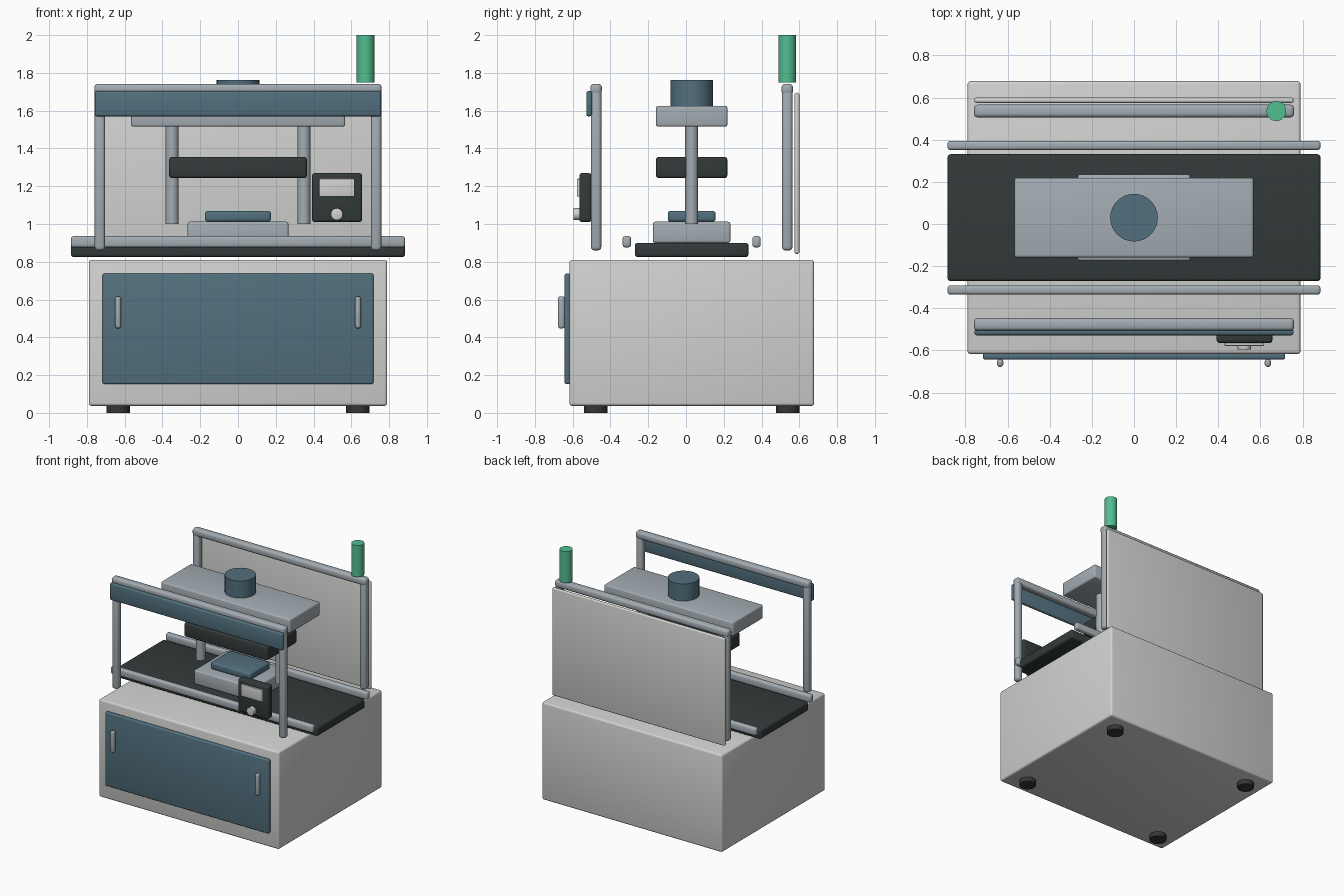
import bpy
import bmesh
import math
from mathutils import Matrix, Vector

cube = bpy.data.objects.get("Cube")
if cube:
    bpy.data.objects.remove(cube, do_unlink=True)


def material(name, srgb):
    linear = [((c / 255 + 0.055) / 1.055) ** 2.4 for c in srgb] + [1.0]
    mat = bpy.data.materials.new(name)
    mat.use_nodes = True
    mat.diffuse_color = linear
    mat.node_tree.nodes["Principled BSDF"].inputs["Base Color"].default_value = linear
    return mat


light_grey = material("light grey paint", (210, 211, 208))
steel = material("brushed steel", (164, 173, 179))
blue = material("slate blue", (82, 112, 126))
dark = material("dark rubber", (51, 58, 58))
charcoal = material("charcoal feet", (54, 54, 55))
green = material("signal green", (82, 190, 145))


def finish(bm, name, mat):
    mesh = bpy.data.meshes.new(name)
    bm.to_mesh(mesh)
    bm.free()
    obj = bpy.data.objects.new(name, mesh)
    bpy.context.collection.objects.link(obj)
    mesh.materials.append(mat)
    bpy.ops.object.select_all(action='DESELECT')
    obj.select_set(True)
    bpy.context.view_layer.objects.active = obj
    bpy.ops.object.shade_smooth_by_angle(angle=math.radians(40))
    return obj


def box(name, mat, x, y, z, bevel=0.012):
    """Rounded box from its (min, max) range on each axis."""
    lo, hi = Vector((x[0], y[0], z[0])), Vector((x[1], y[1], z[1]))
    bm = bmesh.new()
    bmesh.ops.create_cube(bm, size=1)
    bmesh.ops.scale(bm, vec=hi - lo, verts=bm.verts)
    bmesh.ops.translate(bm, vec=(lo + hi) / 2, verts=bm.verts)
    if bevel:
        bmesh.ops.bevel(bm, geom=bm.edges[:], offset=bevel, segments=3,
                        profile=0.5, affect='EDGES')
    return finish(bm, name, mat)


def cylinder(name, mat, centre, radius, depth, along_y=False, bevel=0):
    bm = bmesh.new()
    bmesh.ops.create_cone(bm, cap_ends=True, segments=32, radius1=radius,
                          radius2=radius, depth=depth)
    if bevel:
        rims = [e for e in bm.edges if e.verts[0].co.z * e.verts[1].co.z > 0]
        bmesh.ops.bevel(bm, geom=rims, offset=bevel, segments=2,
                        profile=0.5, affect='EDGES')
    if along_y:
        bm.transform(Matrix.Rotation(math.pi / 2, 4, 'X'))
    bm.transform(Matrix.Translation(centre))
    return finish(bm, name, mat)


def span(centre, width):
    return (centre - width / 2, centre + width / 2)


MID = 0.03  # depth centre of the machine body
sides = (("left", 1), ("right", -1))
ends = (("front", -1), ("rear", 1))

# Cabinet with door, handles and feet
box("cabinet", light_grey, (-0.79, 0.79), (-0.617, 0.678), (0.037, 0.81), 0.015)
box("cabinet_door", blue, (-0.717, 0.717), (-0.643, -0.612), (0.152, 0.737), 0.01)
for side, s in sides:
    box(side + "_door_handle", steel, span(s * 0.635, 0.03),
        (-0.678, -0.641), (0.447, 0.617), 0.013)
    for end, e in ends:
        cylinder(end + "_" + side + "_foot", charcoal,
                 (s * 0.635, MID + e * 0.508, 0.02), 0.062, 0.04)

# Conveyor belt and side rails
box("conveyor_belt", dark, (-0.885, 0.885), span(MID, 0.602), (0.825, 0.9), 0.015)
for end, e in ends:
    box(end + "_conveyor_rail", steel, (-0.885, 0.885),
        span(MID + e * 0.343, 0.044), (0.876, 0.936), 0.014)

# Front and rear guard frames
for end, e in ends:
    y = MID + e * 0.506
    box(end + "_frame_bar", steel, (-0.76, 0.76), span(y, 0.06), (1.685, 1.742), 0.018)
    for side, s in sides:
        box(end + "_" + side + "_frame_post", steel, span(s * 0.731, 0.055),
            span(y, 0.055), (0.86, 1.72), 0.018)
box("front_header_panel", blue, (-0.758, 0.758), (-0.528, -0.497), (1.57, 1.705), 0.012)
box("rear_guard_panel", light_grey, (-0.757, 0.757), (0.575, 0.6), (0.842, 1.695), 0.01)

# Press: lower bed, workpiece, columns, moving platen, crosshead, ram
box("press_bed", steel, (-0.267, 0.267), span(MID, 0.41), (0.9, 1.012))
box("workpiece", blue, (-0.175, 0.175), span(MID, 0.253), (1.012, 1.07), 0.015)
for side, s in sides:
    cylinder(side + "_press_column", steel, (s * 0.349, MID, 1.265), 0.034, 0.53)
box("moving_platen", dark, (-0.365, 0.365), span(MID, 0.378), (1.243, 1.355), 0.015)
box("crosshead", steel, (-0.567, 0.567), span(MID, 0.378), (1.515, 1.626))
cylinder("press_ram", blue, (0, MID, 1.69), 0.113, 0.144)

# Operator panel with screen and knob
box("control_box", dark, (0.392, 0.657), (-0.565, -0.5), (1.01, 1.27), 0.015)
box("control_screen", light_grey, (0.43, 0.617), (-0.578, -0.56), (1.145, 1.24), 0.004)
cylinder("control_knob", light_grey, (0.523, -0.578, 1.052), 0.032, 0.036,
         along_y=True, bevel=0.003)

# Signal beacon
cylinder("signal_beacon", green, (0.675, 0.536, 1.875), 0.047, 0.25)
